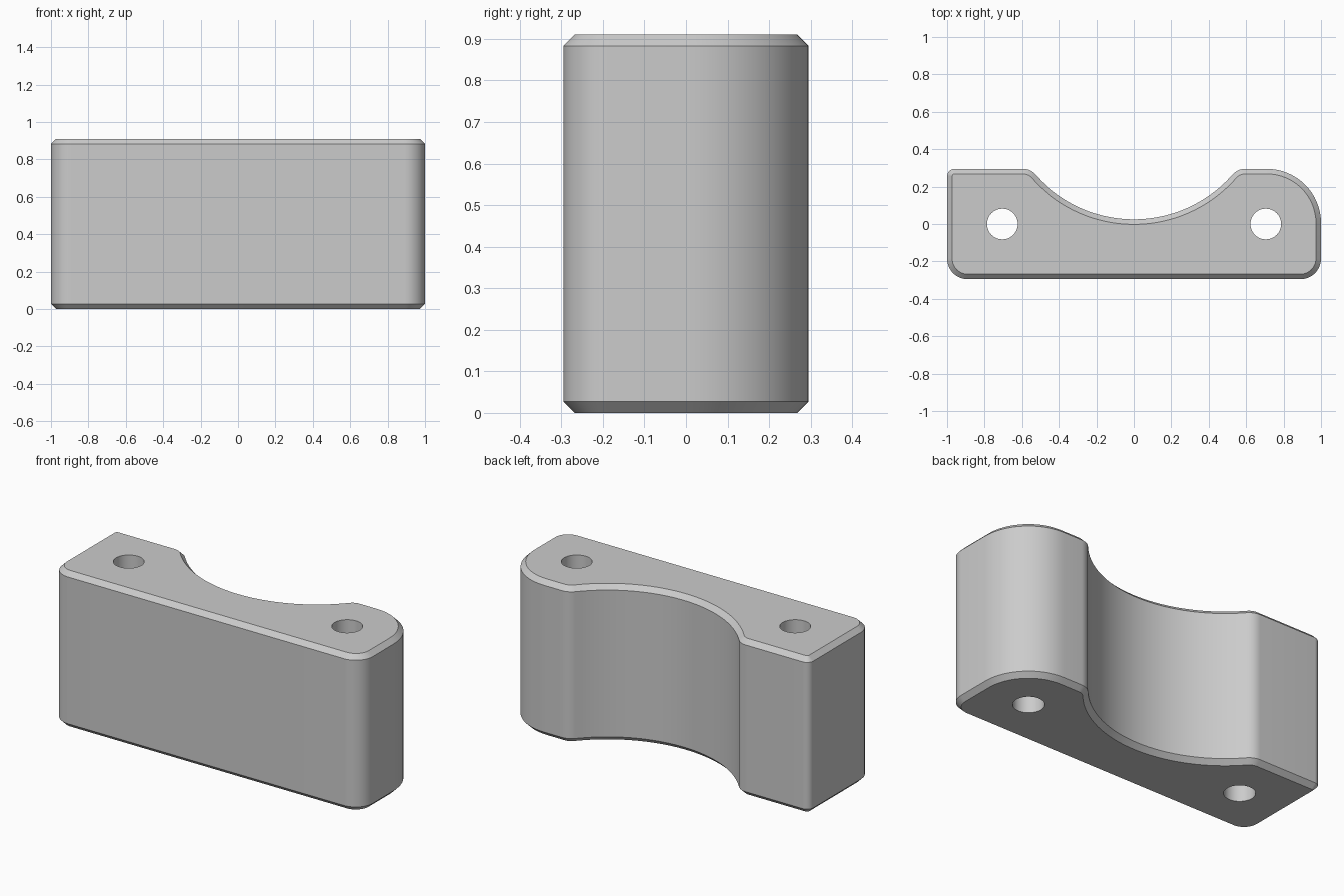
import bpy
import bmesh
from math import pi, sin, cos, atan2, sqrt

cube = bpy.data.objects.get("Cube")
if cube:
    bpy.data.objects.remove(cube, do_unlink=True)

HALF_X, HALF_Y, HEIGHT, CHAMFER = 1.0, 0.295, 0.91, 0.027
FRONT_R, BACK_LEFT_R, BACK_RIGHT_R = 0.11, 0.04, 0.29
SCALLOP_R, LIP_R = 0.70, 0.09
HOLE_X, HOLE_R = 0.705, 0.082

# Scallop circle, tangent to the small lip fillets on the back edge
scallop_y = 0.025 + SCALLOP_R
lip_y = HALF_Y - LIP_R
lip_x = sqrt((SCALLOP_R + LIP_R) ** 2 - (scallop_y - lip_y) ** 2)
lean = atan2(scallop_y - lip_y, lip_x)


def corner(sx, sy, r, start):
    """Rounded outer corner as (cx, cy, radius, start, end, steps, side)."""
    return (sx * (HALF_X - r), sy * (HALF_Y - r), r, start, start + pi / 2, 16, 1)


ARCS = [
    corner(-1, -1, FRONT_R, pi),
    corner(1, -1, FRONT_R, 1.5 * pi),
    corner(1, 1, BACK_RIGHT_R, 0),
    (lip_x, lip_y, LIP_R, pi / 2, pi - lean, 10, 1),
    (0, scallop_y, SCALLOP_R, -lean, lean - pi, 48, -1),
    (-lip_x, lip_y, LIP_R, lean, pi / 2, 10, 1),
    corner(-1, 1, BACK_LEFT_R, pi / 2),
]


def outline(inset):
    """Closed outline moved inwards by the inset."""
    points = []
    for cx, cy, r, a, b, steps, side in ARCS:
        r -= side * inset
        for i in range(steps + 1):
            t = a + (b - a) * i / steps
            points.append((cx + r * cos(t), cy + r * sin(t)))
    return points


# Block body with chamfered top and bottom rims
bm = bmesh.new()
levels = [(0, CHAMFER), (CHAMFER, 0), (HEIGHT - CHAMFER, 0), (HEIGHT, CHAMFER)]
rings = [[bm.verts.new((x, y, z)) for x, y in outline(inset)] for z, inset in levels]
for low, high in zip(rings, rings[1:]):
    for i in range(len(low)):
        bm.faces.new((low[i - 1], low[i], high[i], high[i - 1]))
bm.faces.new(rings[0][::-1])
bm.faces.new(rings[-1])
bmesh.ops.remove_doubles(bm, verts=bm.verts, dist=1e-5)
bmesh.ops.recalc_face_normals(bm, faces=bm.faces)
mesh = bpy.data.meshes.new("clamp_block")
bm.to_mesh(mesh)
bm.free()
block = bpy.data.objects.new("clamp_block", mesh)
bpy.context.collection.objects.link(block)

# Grey finish
grey = bpy.data.materials.new("plain grey")
grey.use_nodes = True
colour = (0.6, 0.6, 0.6, 1)
grey.diffuse_color = colour
for node in grey.node_tree.nodes:
    if node.type == 'BSDF_PRINCIPLED':
        node.inputs["Base Color"].default_value = colour
mesh.materials.append(grey)

# Two bolt holes straight through
for side in (-1, 1):
    bpy.ops.mesh.primitive_cylinder_add(vertices=48, radius=HOLE_R, depth=HEIGHT * 2,
                                        location=(side * HOLE_X, 0, HEIGHT / 2))
    cutter = bpy.context.object
    cutter.name = "bolt_hole_cutter"
    cutter.hide_render = True
    cutter.data.materials.append(grey)
    cut = block.modifiers.new("bolt_hole", 'BOOLEAN')
    cut.operation = 'DIFFERENCE'
    cut.solver = 'EXACT'
    cut.object = cutter
    bpy.context.view_layer.objects.active = block
    bpy.ops.object.modifier_apply(modifier=cut.name)
    bpy.data.objects.remove(cutter, do_unlink=True)

# Smooth curves, crisp chamfers
bpy.ops.object.select_all(action='DESELECT')
block.select_set(True)
bpy.context.view_layer.objects.active = block
bpy.ops.object.shade_smooth_by_angle(angle=pi / 6)
